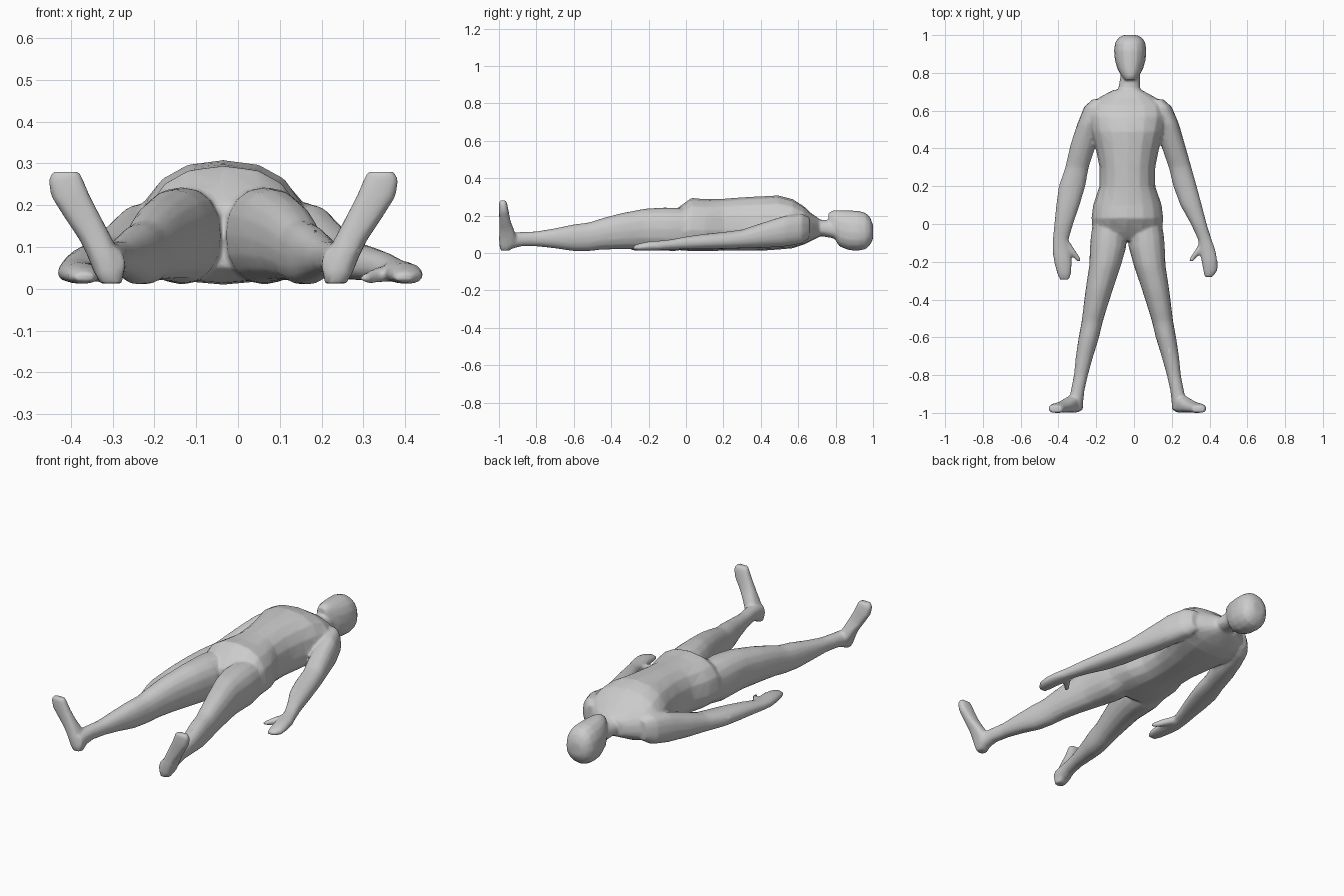
import bpy, bmesh, math

CX = -0.035   # symmetry line of the body
N = 16        # sides of each cross-section


def loft(name, rings, mid=0.45, p=0.9, upright=False):
    """Loft rounded sections (station, centre x, half width, low, high).
    Stations run along y, or along z when upright."""
    bm = bmesh.new()
    loops = []
    for s, cx, hw, lo, hi in rings:
        m = lo + (hi - lo) * mid
        loop = []
        for i in range(N):
            a = 2 * math.pi * i / N
            c, n = math.cos(a), math.sin(a)
            x = cx + hw * math.copysign(abs(c) ** p, c)
            d = m + (hi - m if n > 0 else m - lo) * math.copysign(abs(n) ** p, n)
            loop.append(bm.verts.new((x, d, s) if upright else (x, s, d)))
        loops.append(loop)
    for a, b in zip(loops, loops[1:]):
        for i in range(N):
            j = (i + 1) % N
            bm.faces.new((a[i], a[j], b[j], b[i]))
    bm.faces.new(loops[0])
    bm.faces.new(loops[-1])
    bmesh.ops.recalc_face_normals(bm, faces=bm.faces)
    me = bpy.data.meshes.new(name)
    bm.to_mesh(me)
    bm.free()
    ob = bpy.data.objects.new(name, me)
    bpy.context.collection.objects.link(ob)
    return ob


parts = []

# Torso from crotch to collar
parts.append(loft("torso", [
    (-0.09, CX, 0.12, 0.05, 0.20), (-0.04, CX, 0.185, 0.015, 0.245),
    (0.03, CX, 0.190, 0.01, 0.295), (0.10, CX, 0.182, 0.01, 0.288),
    (0.20, CX, 0.148, 0.012, 0.29), (0.30, CX, 0.148, 0.012, 0.298),
    (0.40, CX, 0.168, 0.012, 0.303), (0.49, CX, 0.195, 0.018, 0.308),
    (0.57, CX, 0.210, 0.025, 0.288), (0.63, CX, 0.200, 0.045, 0.25),
    (0.67, CX, 0.150, 0.065, 0.212), (0.71, CX, 0.075, 0.085, 0.185)], 0.4, 0.85))

# Neck and head
parts.append(loft("neck", [
    (0.66, CX + 0.005, 0.085, 0.075, 0.205), (0.72, CX + 0.01, 0.058, 0.09, 0.178),
    (0.78, CX + 0.015, 0.052, 0.08, 0.175), (0.86, CX + 0.015, 0.055, 0.05, 0.17)]))
parts.append(loft("head", [
    (0.762, -0.02, 0.028, 0.16, 0.215), (0.785, -0.02, 0.047, 0.09, 0.228),
    (0.82, -0.02, 0.068, 0.035, 0.230), (0.87, -0.02, 0.082, 0.015, 0.228),
    (0.92, -0.02, 0.086, 0.012, 0.226), (0.96, -0.02, 0.080, 0.02, 0.215),
    (0.985, -0.02, 0.064, 0.045, 0.19), (1.0, -0.02, 0.036, 0.075, 0.15)]))

# Legs and upright, outward-leaning feet
for side, label in ((-1, "left"), (1, "right")):
    leg = [(0.05, .095, .08, .03, .23), (-0.06, .098, .095, .01, .243),
           (-0.12, .102, .096, .012, .243), (-0.22, .118, .084, .018, .237),
           (-0.35, .150, .072, .02, .212), (-0.45, .172, .062, .018, .185),
           (-0.52, .187, .056, .01, .163), (-0.60, .204, .054, .01, .153),
           (-0.70, .227, .046, .025, .132), (-0.80, .246, .037, .036, .115),
           (-0.88, .263, .036, .036, .112), (-0.94, .272, .038, .02, .11),
           (-0.985, .272, .036, .01, .10)]
    parts.append(loft(label + "_leg", [(y, CX + side * x, w, a, b) for y, x, w, a, b in leg], 0.5))
    foot = [(0.012, .268, .026, -.99, -.945), (0.04, .274, .036, -.998, -.91),
            (0.08, .288, .038, -1.0, -.905), (0.12, .306, .040, -.998, -.918),
            (0.17, .336, .044, -.998, -.938), (0.22, .365, .047, -1.0, -.948),
            (0.26, .377, .042, -1.0, -.955), (0.28, .377, .033, -.998, -.962)]
    parts.append(loft(label + "_foot", [(z, CX + side * x, w, a, b) for z, x, w, a, b in foot],
                      0.5, 0.75, True))

# Arms with mitten hands; the two are posed slightly differently
parts.append(loft("left_arm", [
    (0.66, -.185, .035, .08, .19), (0.62, -.212, .052, .05, .21),
    (0.53, -.240, .060, .035, .20), (0.42, -.268, .068, .028, .165),
    (0.30, -.302, .062, .025, .125), (0.20, -.328, .070, .022, .112),
    (0.10, -.350, .062, .02, .102), (0.0, -.372, .050, .02, .088),
    (-0.08, -.388, .042, .018, .072), (-0.14, -.385, .047, .014, .066),
    (-0.20, -.376, .047, .012, .062), (-0.26, -.370, .038, .012, .052),
    (-0.295, -.368, .024, .016, .04)]))
parts.append(loft("right_arm", [
    (0.66, .120, .035, .08, .19), (0.62, .148, .052, .05, .21),
    (0.53, .178, .060, .035, .20), (0.42, .206, .064, .028, .165),
    (0.30, .244, .060, .025, .125), (0.20, .270, .062, .022, .112),
    (0.10, .302, .057, .02, .102), (0.0, .343, .042, .02, .088),
    (-0.08, .374, .036, .018, .072), (-0.14, .390, .042, .014, .066),
    (-0.20, .400, .042, .012, .062), (-0.245, .404, .038, .012, .052),
    (-0.28, .396, .022, .016, .04)]))
for label, x0, x1 in (("left", -.365, -.290), ("right", .375, .302)):
    parts.append(loft(label + "_thumb", [
        (-0.10, x0, .028, .02, .062), (-0.15, (x0 + x1) / 2, .022, .015, .052),
        (-0.175, x1 + (x0 - x1) * .2, .018, .013, .042), (-0.198, x1, .010, .015, .035)]))

# Fuse the parts into one smooth skin
bpy.ops.object.select_all(action='DESELECT')
for ob in parts:
    ob.select_set(True)
body = parts[0]
bpy.context.view_layer.objects.active = body
bpy.ops.object.join()
body.name = "lying_figure"
rm = body.modifiers.new("Fuse", 'REMESH')
rm.mode = 'VOXEL'
rm.voxel_size = 0.007
sm = body.modifiers.new("Soften", 'SMOOTH')
sm.factor = 0.5
sm.iterations = 5
dec = body.modifiers.new("Simplify", 'DECIMATE')
dec.ratio = 0.12
for m in [m.name for m in body.modifiers]:
    bpy.ops.object.modifier_apply(modifier=m)
bpy.ops.object.shade_smooth()
